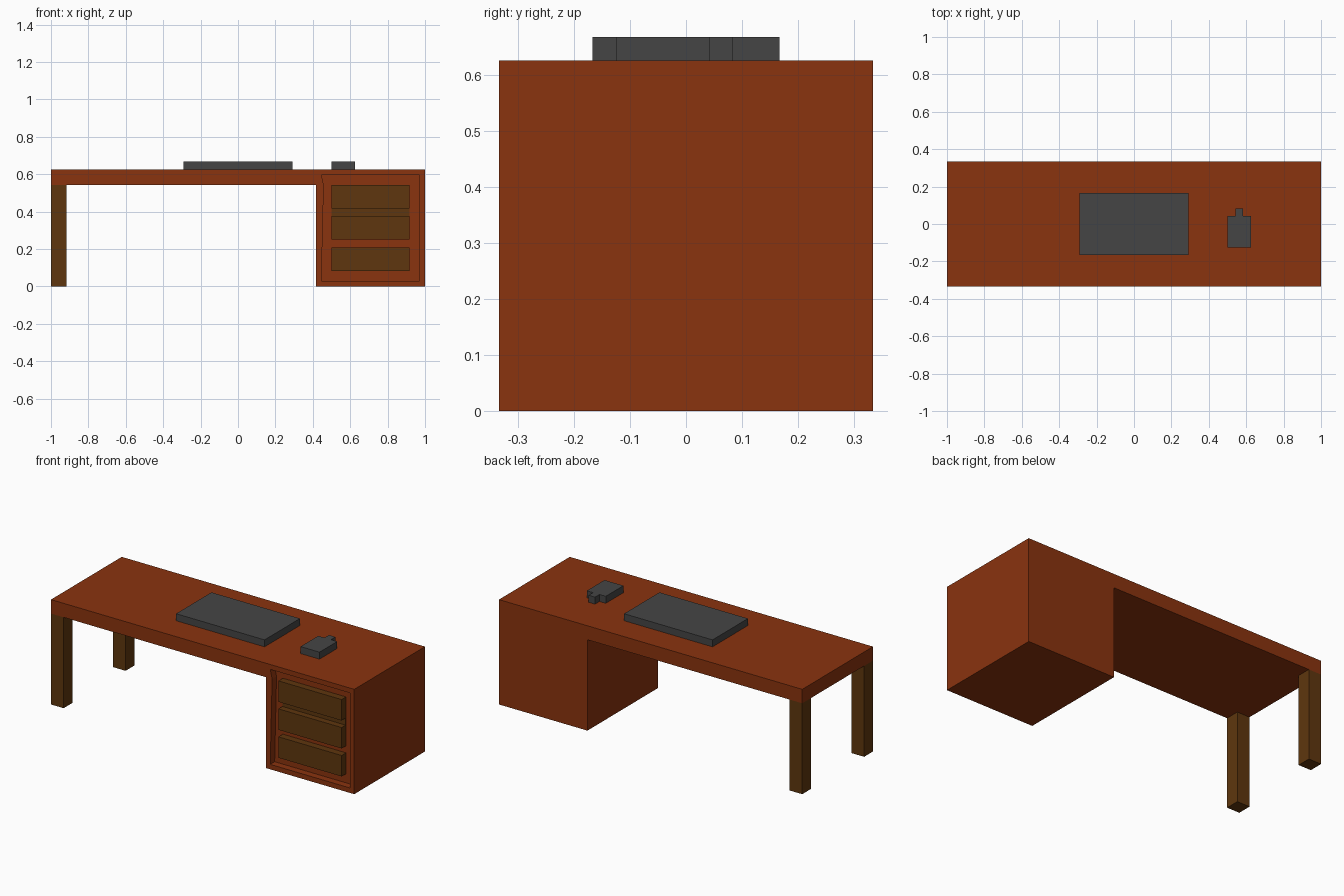
import bpy, bmesh
from mathutils import Vector

cube = bpy.data.objects.get("Cube")
if cube:
    bpy.data.objects.remove(cube, do_unlink=True)

U = 1 / 12  # design module: the desk is 24 modules wide


def material(name, rgb):
    m = bpy.data.materials.new(name)
    m.use_nodes = True
    m.diffuse_color = (*rgb, 1)
    m.node_tree.nodes["Principled BSDF"].inputs["Base Color"].default_value = (*rgb, 1)
    return m


RED_WOOD = material("red_brown_wood", (0.254, 0.033, 0.0045))
DARK_WOOD = material("dark_wood", (0.114, 0.037, 0.0044))
GREY = material("dark_grey", (0.060, 0.060, 0.060))


def finish(name, bm, mat):
    bmesh.ops.recalc_face_normals(bm, faces=bm.faces)
    me = bpy.data.meshes.new(name)
    bm.to_mesh(me)
    bm.free()
    me.materials.append(mat)
    ob = bpy.data.objects.new(name, me)
    bpy.context.collection.objects.link(ob)
    return ob


def prism(points, place, depth):
    """Extrude a 2D outline; place() maps each point into space."""
    bm = bmesh.new()
    face = bm.faces.new([bm.verts.new(place(a, b)) for a, b in points])
    ext = bmesh.ops.extrude_face_region(bm, geom=[face])
    bmesh.ops.translate(bm, vec=depth,
                        verts=[v for v in ext["geom"] if isinstance(v, bmesh.types.BMVert)])
    bmesh.ops.recalc_face_normals(bm, faces=bm.faces)
    return bm


def box(name, x, y, z, mat):
    """Box from (min, max) pairs in modules."""
    pts = [(x[0], y[0]), (x[1], y[0]), (x[1], y[1]), (x[0], y[1])]
    bm = prism(pts, lambda a, b: (a * U, b * U, z[0] * U), (0, 0, (z[1] - z[0]) * U))
    return finish(name, bm, mat)


# Desk top and drawer cabinet in one body, with a recess in the cabinet front
outline = [(-12, 6.5), (5, 6.5), (5, 0), (12, 0), (12, 7.5), (-12, 7.5)]
bm = prism(outline, lambda a, b: (a * U, -4 * U, b * U), (0, 8 * U, 0))
bmesh.ops.bisect_plane(bm, geom=bm.verts[:] + bm.edges[:] + bm.faces[:],
                       plane_co=(5 * U, 0, 0), plane_no=(1, 0, 0), dist=1e-5)
bm.normal_update()
front = [f for f in bm.faces if f.normal.y < -0.9 and f.calc_center_median().x > 5 * U]
bmesh.ops.inset_region(bm, faces=front, thickness=0.5 * U)
ext = bmesh.ops.extrude_discrete_faces(bm, faces=front)
bmesh.ops.translate(bm, vec=Vector((0, 0.5 * U, 0)), verts=ext["faces"][0].verts[:])
finish("desk_body", bm, RED_WOOD)

# Drawer fronts, flush with the cabinet front
for i, label in enumerate(("bottom", "middle", "top")):
    z = 1 + 2 * i
    box(label + "_drawer", (6, 11), (-4, -3.5), (z, z + 1.5), DARK_WOOD)

# Thin rail between the upper two drawers
box("drawer_rail", (6, 11), (-3.55, -3.5), (4.5, 5), DARK_WOOD)

# Two legs on the open end
box("front_leg", (-12, -11), (-4, -3), (0, 6.5), DARK_WOOD)
box("back_leg", (-12, -11), (3, 4), (0, 6.5), DARK_WOOD)

# Keyboard slab, and mouse with a cable stub
box("keyboard", (-3.5, 3.5), (-2, 2), (7.5, 8), GREY)
mouse = [(6, -1.5), (7.5, -1.5), (7.5, 0.5), (7, 0.5), (7, 1), (6.5, 1), (6.5, 0.5), (6, 0.5)]
bm = prism(mouse, lambda a, b: (a * U, b * U, 7.5 * U), (0, 0, 0.5 * U))
finish("mouse", bm, GREY)
